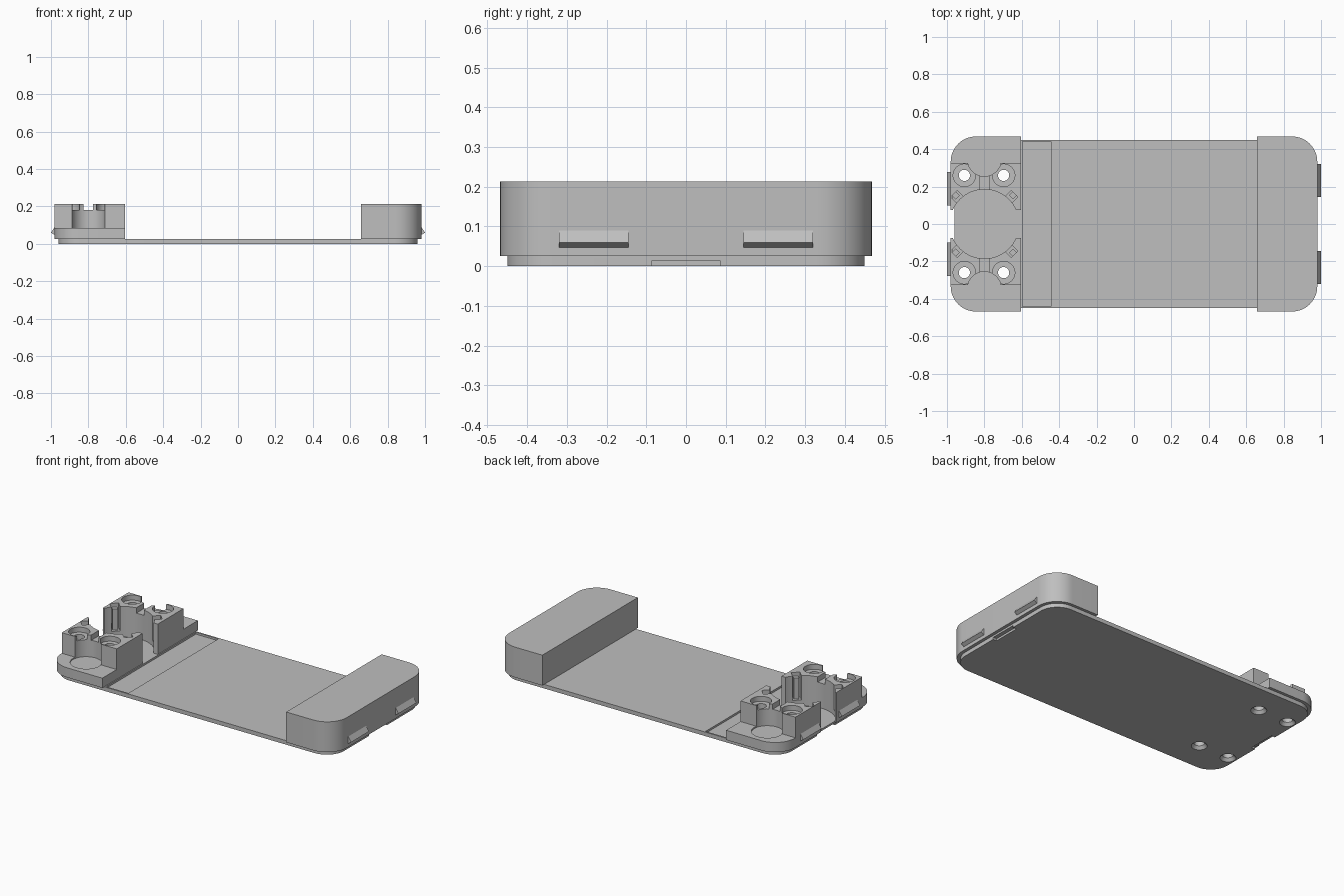
import bpy, bmesh, math
from mathutils import Matrix

if "Cube" in bpy.data.objects:
    bpy.data.objects.remove(bpy.data.objects["Cube"])

grey = bpy.data.materials.new("plastic grey")
grey.diffuse_color = (0.52, 0.52, 0.52, 1)
grey.use_nodes = True
grey.node_tree.nodes["Principled BSDF"].inputs["Base Color"].default_value = grey.diffuse_color


def add(name, bm):
    bmesh.ops.recalc_face_normals(bm, faces=bm.faces)
    me = bpy.data.meshes.new(name)
    bm.to_mesh(me)
    bm.free()
    me.materials.append(grey)
    ob = bpy.data.objects.new(name, me)
    bpy.context.collection.objects.link(ob)
    return ob


def prism(name, pts, z0, z1):
    bm = bmesh.new()
    face = bm.faces.new([bm.verts.new((x, y, z0)) for x, y in pts])
    top = bmesh.ops.extrude_face_region(bm, geom=[face])["geom"]
    bmesh.ops.translate(bm, vec=(0, 0, z1 - z0),
                        verts=[g for g in top if isinstance(g, bmesh.types.BMVert)])
    return add(name, bm)


def rounded(x0, x1, y, r_left, r_right, n=14):
    """Outline with separate radii for the left and right corners."""
    pts = []
    for x, sy, r, a0 in ((x1, 1, r_right, 0), (x0, 1, r_left, 90),
                         (x0, -1, r_left, 180), (x1, -1, r_right, 270)):
        if r == 0:
            pts.append((x, sy * y))
            continue
        cx = x - r if x == x1 else x + r
        for i in range(n + 1):
            a = math.radians(a0 + 90 * i / n)
            pts.append((cx + r * math.cos(a), sy * (y - r) + r * math.sin(a)))
    return pts


def box(name, x, y, z, turn=0):
    """Box from (min, max) ranges, turned about its own centre."""
    bm = bmesh.new()
    centre = [(a + b) / 2 for a, b in (x, y, z)]
    size = [abs(b - a) for a, b in (x, y, z)]
    m = Matrix.Translation(centre) @ Matrix.Rotation(turn, 4, "Z") @ Matrix.Diagonal((*size, 1))
    bmesh.ops.create_cube(bm, size=1, matrix=m)
    return add(name, bm)


def cone(name, x, y, z0, z1, r0, r1, n=40):
    bm = bmesh.new()
    bmesh.ops.create_cone(bm, cap_ends=True, segments=n, radius1=r0, radius2=r1,
                          depth=z1 - z0, matrix=Matrix.Translation((x, y, (z0 + z1) / 2)))
    return add(name, bm)


def cut(ob, cutters):
    bpy.context.view_layer.objects.active = ob
    for c in cutters:
        mod = ob.modifiers.new("cut", "BOOLEAN")
        mod.operation, mod.solver, mod.object = "DIFFERENCE", "EXACT", c
        bpy.ops.object.modifier_apply(modifier=mod.name)
        bpy.data.objects.remove(c)


def smooth(ob):
    bpy.ops.object.select_all(action="DESELECT")
    ob.select_set(True)
    bpy.context.view_layer.objects.active = ob
    bpy.ops.object.shade_smooth_by_angle(angle=math.radians(25))


CX = -0.80                     # centre of the socket end
HOLES = [(x, s * 0.26) for x in (-0.907, -0.697) for s in (-1, 1)]

# Base plate with shallow pocket, pry notches and countersunk screw holes
base = prism("base_plate", rounded(-0.96, 0.96, 0.45, 0.12, 0.12), 0, 0.025)
cuts = [box("pocket", (-0.597, -0.443), (-0.44, 0.44), (0.013, 0.1))]
cuts += [box("notch", (s * 0.935, s * 1.1), (-0.087, 0.087), (-0.1, 0.013)) for s in (-1, 1)]
for x, y in HOLES:
    cuts.append(cone("screw_hole", x, y, -0.1, 0.1, 0.03, 0.03))
    cuts.append(cone("countersink", x, y, -0.001, 0.018, 0.046, 0.03))
cut(base, cuts)
smooth(base)

# Solid end block
end_block = prism("end_block", rounded(0.658, 0.98, 0.468, 0, 0.135), 0.025, 0.213)
smooth(end_block)

# Socket end: flange with two towers and a round bay between them
socket = prism("socket_end", rounded(-0.98, -0.603, 0.468, 0.135, 0), 0.025, 0.213)
cuts = [box("channel", (-1.1, -0.5), (-0.075, 0.075), (-0.1, 0.4)),
        cone("bay", CX, 0, -0.1, 0.4, 0.185, 0.185, 64)]
for s in (-1, 1):
    cuts.append(box("step", (-1.1, -0.5), (s * 0.327, s * 0.6), (0.085, 0.4)))
    cuts.append(cone("side_recess", CX, s * 0.345, 0.077, 0.4, 0.09, 0.09, 48))
    cuts.append(box("wire_slot", (CX - 0.026, CX + 0.026), (s * 0.15, s * 0.28), (0.18, 0.4)))
    for t in (-1, 1):
        d = 0.197 * math.sqrt(0.5)
        x, y = CX + t * d, s * d
        cuts.append(box("clip_slot", (x - 0.032, x + 0.032), (y - 0.025, y + 0.025),
                        (0.06, 0.4), math.atan2(s, t)))
for x, y in HOLES:
    cuts.append(cone("bore", x, y, -0.1, 0.4, 0.03, 0.03))
    cuts.append(cone("counterbore", x, y, 0.182, 0.4, 0.06, 0.06))
cut(socket, cuts)
smooth(socket)

# Small posts standing in the clip slots
for s in (-1, 1):
    for t in (-1, 1):
        d = 0.215 * math.sqrt(0.5)
        x, y = CX + t * d, s * d
        box("clip_post", (x - 0.014, x + 0.014), (y - 0.015, y + 0.015),
            (0.04, 0.19), math.atan2(s, t))


# Wedge-shaped snap catches on both ends
def catch(side, y0, y1):
    bm = bmesh.new()
    prof = ((0.97, 0.047), (0.98, 0.047), (1.0, 0.06), (0.98, 0.09), (0.97, 0.09))
    a, b = [[bm.verts.new((side * x, y, z)) for x, z in prof] for y in (y0, y1)]
    bm.faces.new(a)
    bm.faces.new(b)
    for i in range(5):
        j = (i + 1) % 5
        bm.faces.new((a[i], a[j], b[j], b[i]))
    add("snap_catch", bm)


for s in (-1, 1):
    catch(1, s * 0.145, s * 0.32)
    catch(-1, s * 0.10, s * 0.278)
